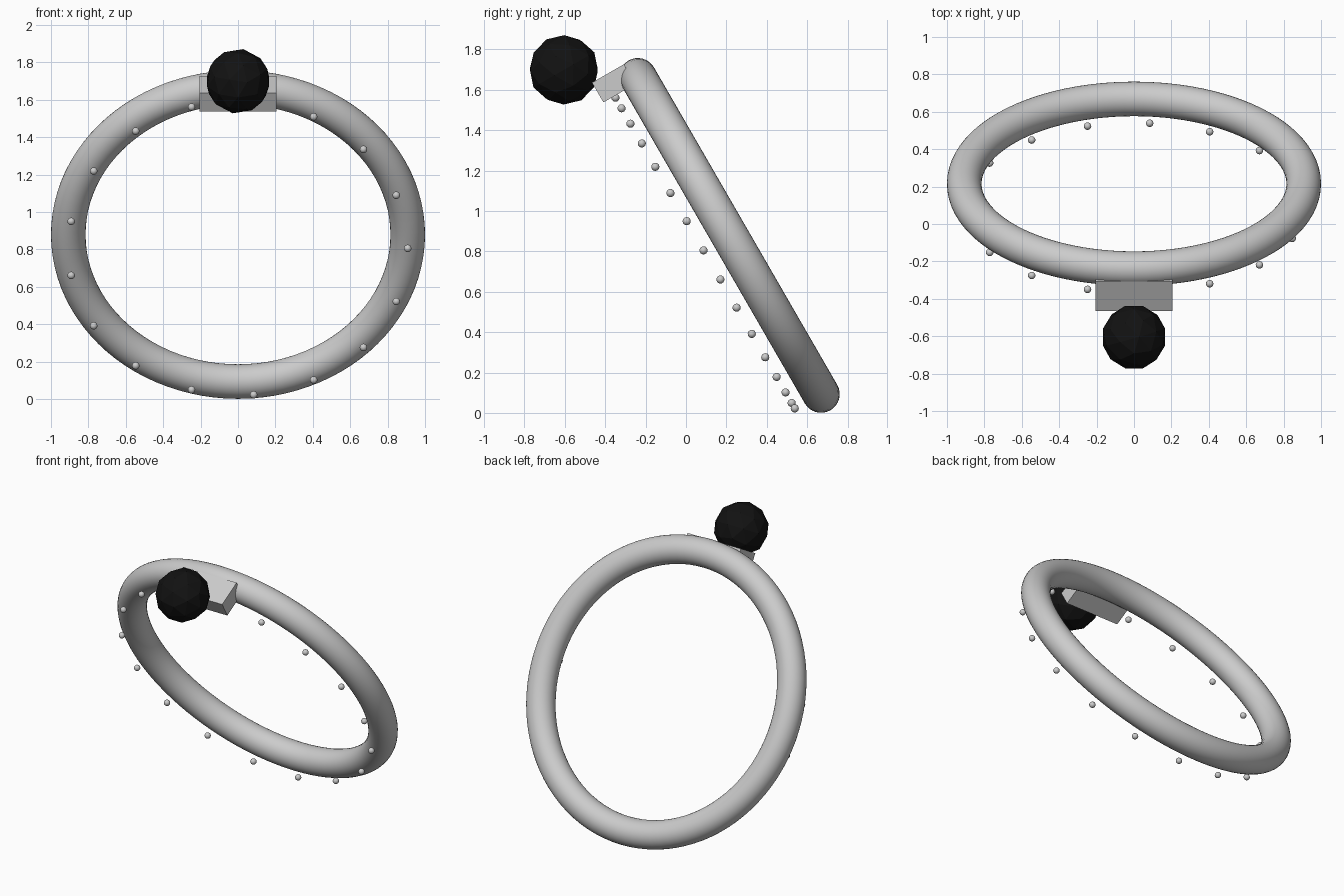
import bpy
from math import radians, cos, sin, tau
from mathutils import Matrix

if "Cube" in bpy.data.objects:
    bpy.data.objects.remove(bpy.data.objects["Cube"])

# Everything is laid out on an upright ring (axis along y), then leaned forward 30 degrees
LEAN = Matrix.Translation((0, 0.215, 0.879)) @ Matrix.Rotation(radians(30), 4, 'X')
RING_R, TUBE_R = 0.9075, 0.0925
BEADS = 17


def finish(name, local, smooth=False):
    ob = bpy.context.object
    ob.name = name
    ob.matrix_world = LEAN @ local
    if smooth:
        bpy.ops.object.shade_smooth()
    return ob


# Main ring
bpy.ops.mesh.primitive_torus_add(major_radius=RING_R, minor_radius=TUBE_R,
                                 major_segments=96, minor_segments=32)
finish("ring", Matrix.Rotation(radians(90), 4, 'X'), True)

# Small beads floating in front of the ring
for i in range(BEADS):
    a = tau * i / BEADS
    bpy.ops.mesh.primitive_uv_sphere_add(radius=0.02, segments=20, ring_count=12)
    finish(f"bead_{i + 1}",
           Matrix.Translation((RING_R * cos(a), -0.148, RING_R * sin(a))), True)

# Mounting block at the top of the ring
bpy.ops.mesh.primitive_cube_add(size=1)
finish("mount_block",
       Matrix.Translation((0, -0.12, 0.939)) @ Matrix.Diagonal((0.41, 0.182, 0.113, 1)))

# Faceted black ball in front of the block
bpy.ops.mesh.primitive_ico_sphere_add(subdivisions=2, radius=0.174)
ball = finish("black_ball", Matrix.Translation((0, -0.30, 1.12)))
black = bpy.data.materials.new("black")
black.diffuse_color = (0.006, 0.006, 0.006, 1)
black.use_nodes = True
black.node_tree.nodes["Principled BSDF"].inputs["Base Color"].default_value = black.diffuse_color
ball.data.materials.append(black)
